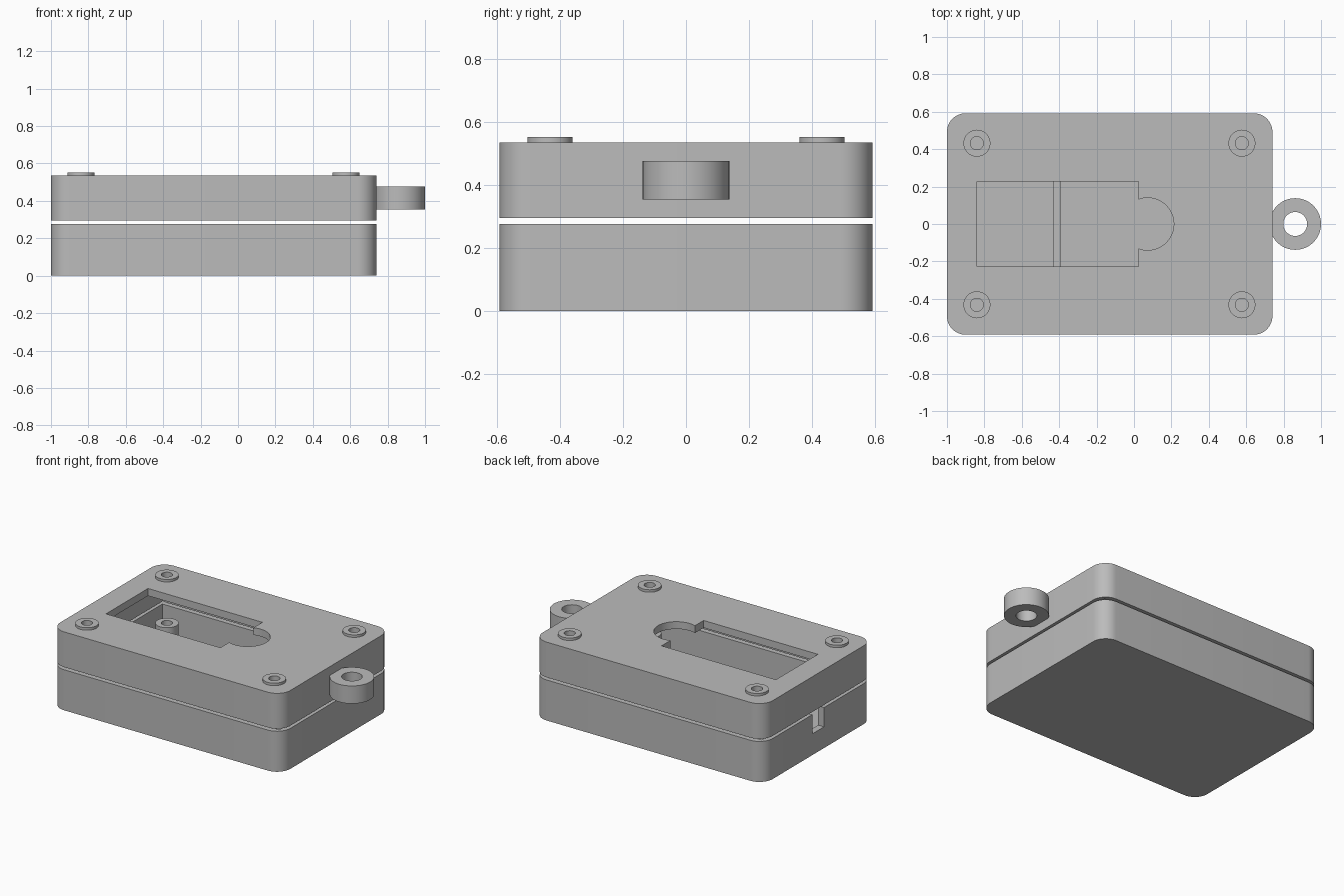
import bpy, bmesh
from math import pi, cos, sin, radians
from mathutils import Vector

cube = bpy.data.objects.get("Cube")
if cube:
    bpy.data.objects.remove(cube, do_unlink=True)

grey = bpy.data.materials.new("plain grey")
grey.use_nodes = True
COLOUR = (0.5, 0.5, 0.5, 1)
grey.diffuse_color = COLOUR
grey.node_tree.nodes["Principled BSDF"].inputs["Base Color"].default_value = COLOUR

# Main dimensions
X0, X1, Y = -1.0, 0.74, 0.592
WALL = 0.045
BASE_TOP, LID_BOTTOM, LID_TOP = 0.277, 0.295, 0.536
ROOF = LID_TOP - 0.05
SCREWS = [("left" if x > 0 else "right", "back" if y > 0 else "front", x, y)
          for x in (-0.84, 0.577) for y in (-0.432, 0.432)]
BOSS_R, HOLE_R = 0.072, 0.035


def make(name, bm):
    bmesh.ops.recalc_face_normals(bm, faces=bm.faces)
    mesh = bpy.data.meshes.new(name)
    bm.to_mesh(mesh)
    bm.free()
    mesh.materials.append(grey)
    obj = bpy.data.objects.new(name, mesh)
    bpy.context.collection.objects.link(obj)
    return obj


def prism(name, outline, z0, z1):
    bm = bmesh.new()
    face = bm.faces.new([bm.verts.new((x, y, z0)) for x, y in outline])
    ext = bmesh.ops.extrude_face_region(bm, geom=[face])["geom"]
    top = [v for v in ext if isinstance(v, bmesh.types.BMVert)]
    bmesh.ops.translate(bm, verts=top, vec=(0, 0, z1 - z0))
    return make(name, bm)


def box(name, x0, x1, y0, y1, z0, z1):
    return prism(name, [(x0, y0), (x1, y0), (x1, y1), (x0, y1)], z0, z1)


def arc(cx, cy, r, start, end, n):
    return [(cx + r * cos(start + (end - start) * i / n),
             cy + r * sin(start + (end - start) * i / n)) for i in range(n + 1)]


def rounded_block(name, z0, z1, r=0.1):
    pts = []
    corners = [(X1 - r, Y - r), (X0 + r, Y - r), (X0 + r, r - Y), (X1 - r, r - Y)]
    for k, (cx, cy) in enumerate(corners):
        pts += arc(cx, cy, r, k * pi / 2, (k + 1) * pi / 2, 12)
    return prism(name, pts, z0, z1)


def disc(name, x, y, r, z0, z1):
    return prism(name, arc(x, y, r, 0, 2 * pi, 48)[:-1], z0, z1)


def tube(name, x, y, r_out, r_in, z0, z1):
    bm = bmesh.new()
    prof = [bm.verts.new((x + r, y, z))
            for r, z in ((r_in, z0), (r_out, z0), (r_out, z1), (r_in, z1))]
    edges = [bm.edges.new((prof[i], prof[(i + 1) % 4])) for i in range(4)]
    bmesh.ops.spin(bm, geom=prof + edges, cent=(x, y, 0), axis=(0, 0, 1),
                   angle=2 * pi, steps=48)
    bmesh.ops.remove_doubles(bm, verts=bm.verts, dist=1e-4)
    smooth(make(name, bm))


def select(obj):
    bpy.ops.object.select_all(action="DESELECT")
    obj.select_set(True)
    bpy.context.view_layer.objects.active = obj


def smooth(obj):
    select(obj)
    bpy.ops.object.shade_smooth_by_angle(angle=radians(30))


def cut(obj, *cutters):
    select(obj)
    for cutter in cutters:
        mod = obj.modifiers.new("cut", "BOOLEAN")
        mod.operation, mod.solver, mod.object = "DIFFERENCE", "EXACT", cutter
        bpy.ops.object.modifier_apply(modifier=mod.name)
        bpy.data.objects.remove(cutter, do_unlink=True)


def cavity(z0, z1):
    return box("cavity", X0 + WALL, X1 - WALL, WALL - Y, Y - WALL, z0, z1)


# Lower shell with a notch for the cable port
base = rounded_block("base_shell", 0, BASE_TOP)
cut(base, cavity(WALL, BASE_TOP + 0.1),
    box("port", X0 - 0.1, X0 + 0.1, -0.063, 0.063, 0.145, BASE_TOP + 0.1))
smooth(base)

# Low divider across the lower shell
box("base_divider", -0.43, -0.39, WALL - Y, Y - WALL, WALL - 0.01, 0.14)

# Upper shell with keyhole window and screw holes
lid = rounded_block("lid_shell", LID_BOTTOM, LID_TOP)
cut(lid, cavity(LID_BOTTOM - 0.1, ROOF),
    box("window", -0.84, 0.025, -0.226, 0.228, ROOF - 0.05, LID_TOP + 0.1),
    disc("window_round", 0.073, 0, 0.14, ROOF - 0.05, LID_TOP + 0.1),
    *[disc("screw_hole", x, y, HOLE_R, ROOF - 0.05, LID_TOP + 0.1)
      for _, _, x, y in SCREWS])
smooth(lid)

# Raised screw collars on the lid, and posts inside the base
for side, end, x, y in SCREWS:
    tube(f"lid_collar_{end}_{side}", x, y, BOSS_R, HOLE_R, LID_TOP, 0.553)
    tube(f"base_post_{end}_{side}", x, y, BOSS_R, HOLE_R, WALL - 0.01, 0.223)

# Keyring loop on the end of the lid
tube("keyring_loop", 0.862, 0, 0.138, 0.064, 0.355, 0.476)
